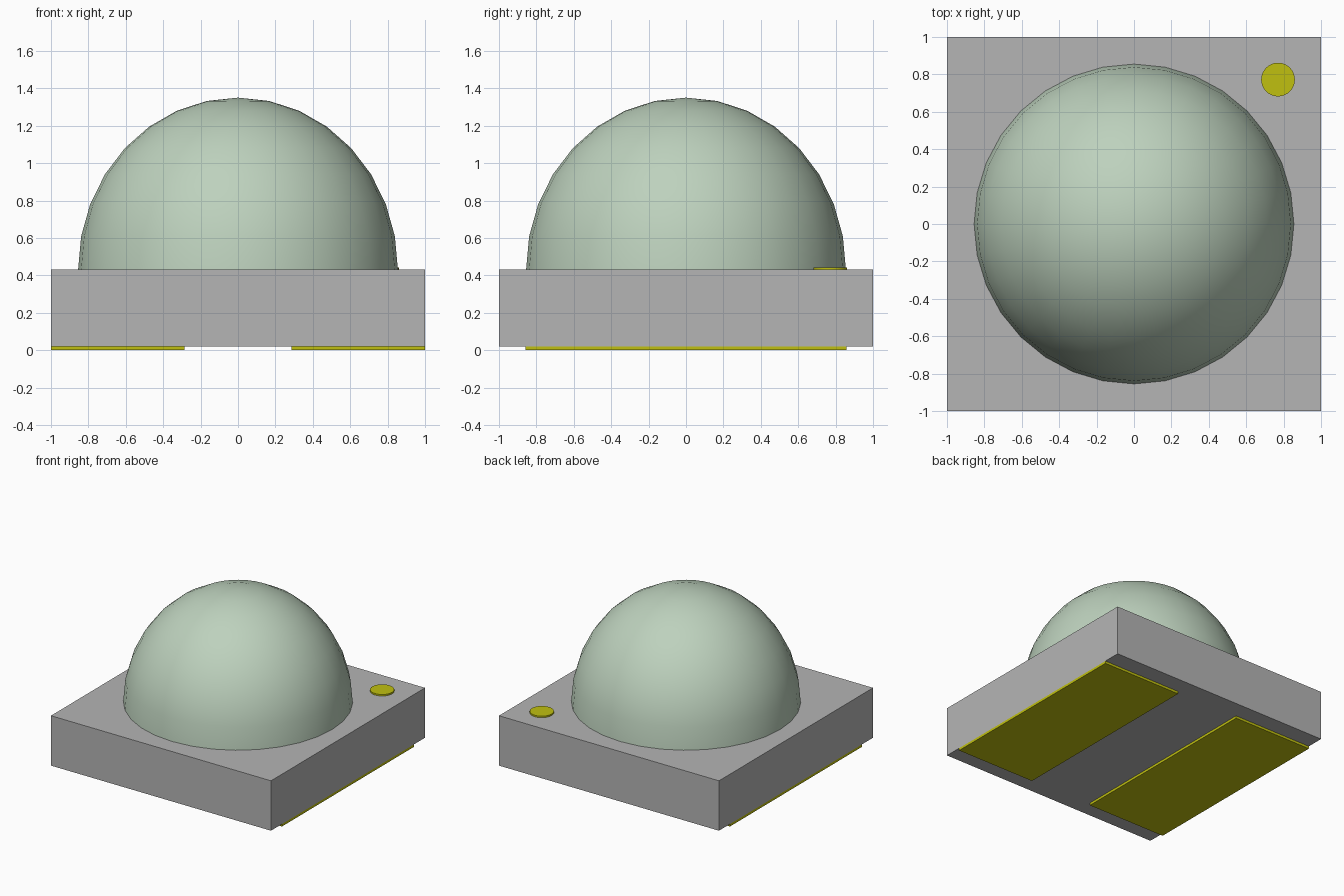
import bpy
import math

if "Cube" in bpy.data.objects:
    bpy.data.objects.remove(bpy.data.objects["Cube"])


def material(name, rgb):
    m = bpy.data.materials.new(name)
    m.diffuse_color = (*rgb, 1.0)
    m.use_nodes = True
    m.node_tree.nodes["Principled BSDF"].inputs["Base Color"].default_value = m.diffuse_color
    return m


grey = material("ceramic grey", (0.46, 0.46, 0.46))
gold = material("contact yellow", (0.53, 0.53, 0.005))
green = material("pale green lens", (0.51, 0.64, 0.51))


def box(name, lo, hi, mat):
    center = [(a + b) / 2 for a, b in zip(lo, hi)]
    bpy.ops.mesh.primitive_cube_add(size=1, location=center)
    ob = bpy.context.object
    ob.name = name
    ob.scale = [b - a for a, b in zip(lo, hi)]
    bpy.ops.object.transform_apply(location=False, rotation=False, scale=True)
    ob.data.materials.append(mat)
    return ob


# Square base slab
TOP = 0.43
box("base", (-1, -1, 0.02), (1, 1, TOP), grey)

# Two contact pads beneath the base
for name, x0, x1 in (("left_pad", -1, -0.285), ("right_pad", 0.285, 1)):
    box(name, (x0, -0.857, 0), (x1, 0.857, 0.02), gold)

# Round marker in the back right corner
bpy.ops.mesh.primitive_cylinder_add(vertices=32, radius=0.09, depth=0.025,
                                    location=(0.77, 0.772, TOP))
dot = bpy.context.object
dot.name = "corner_marker"
dot.data.materials.append(gold)
bpy.ops.object.shade_smooth_by_angle(angle=math.radians(30))

# Dome lens: slightly stretched hemisphere, 32 sides and 8 rings
RADIUS, HEIGHT, SIDES, RINGS = 0.855, 0.92, 32, 8
verts, faces = [], []
for r in range(RINGS):
    lat = math.pi / 2 * r / RINGS
    for s in range(SIDES):
        a = 2 * math.pi * s / SIDES
        verts.append((RADIUS * math.cos(lat) * math.cos(a),
                      RADIUS * math.cos(lat) * math.sin(a),
                      HEIGHT * math.sin(lat)))
verts.append((0, 0, HEIGHT))
for s in range(SIDES):
    n = (s + 1) % SIDES
    for r in range(RINGS - 1):
        b = r * SIDES
        faces.append((b + s, b + n, b + SIDES + n, b + SIDES + s))
    b = (RINGS - 1) * SIDES
    faces.append((b + s, b + n, len(verts) - 1))
faces.append(tuple(reversed(range(SIDES))))
mesh = bpy.data.meshes.new("dome_lens")
mesh.from_pydata(verts, [], faces)
mesh.materials.append(green)
dome = bpy.data.objects.new("dome_lens", mesh)
dome.location.z = TOP
bpy.context.collection.objects.link(dome)
bpy.ops.object.select_all(action='DESELECT')
dome.select_set(True)
bpy.context.view_layer.objects.active = dome
bpy.ops.object.shade_smooth_by_angle(angle=math.radians(40))
